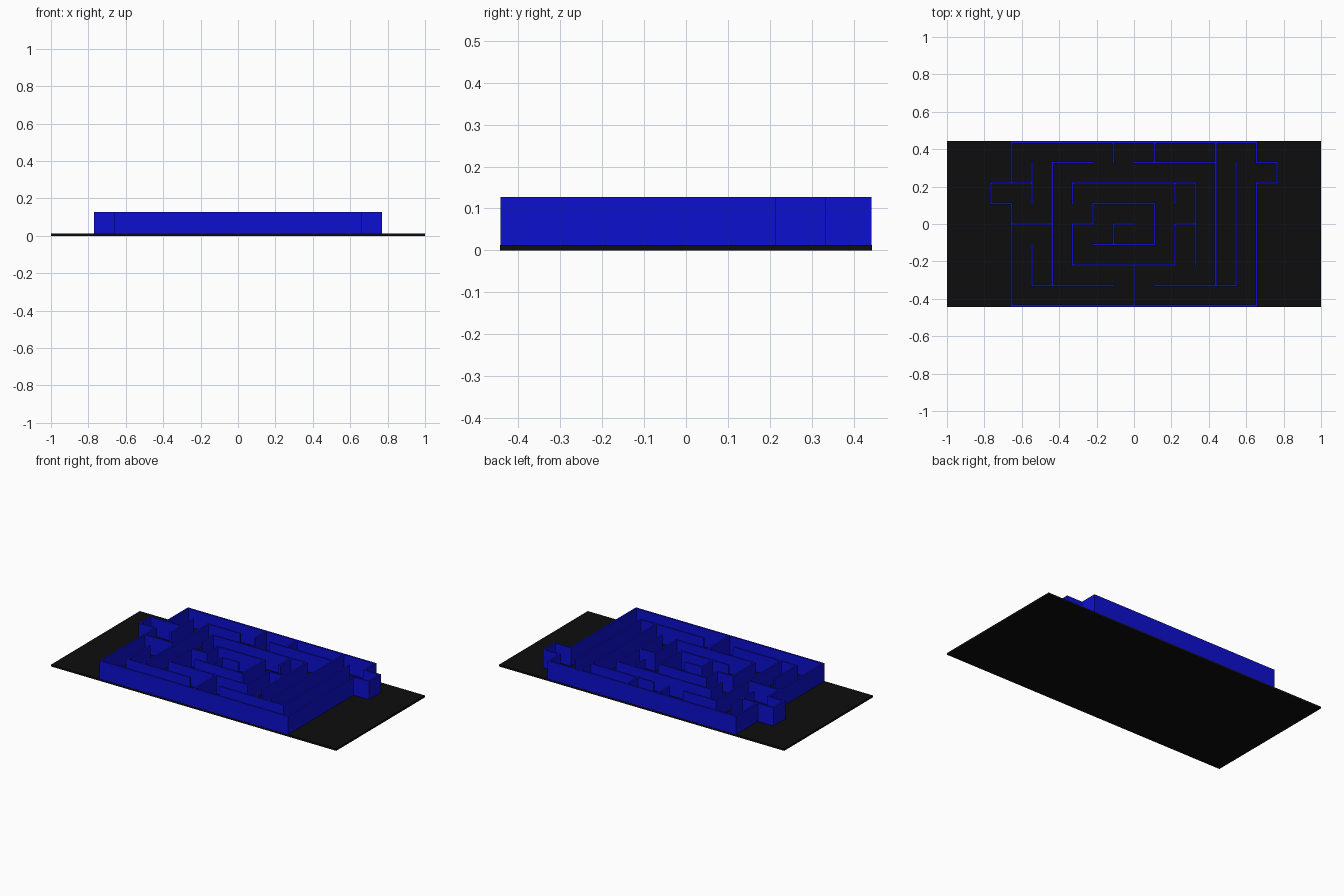
import bpy, bmesh

if "Cube" in bpy.data.objects:
    bpy.data.objects.remove(bpy.data.objects["Cube"])

STEP, HALF = 0.1093, 0.0055      # maze grid spacing, half wall thickness
BASE_H, TOP = 0.0125, 0.127

# Horizontal walls: row -> (start column, end column)
ROWS = {4: [(-6, 6)], 3: [(-4, -2), (0, 4), (6, 7)], 2: [(-7, -5), (-3, 3), (6, 7)],
        1: [(-7, -6), (-2, 1)], 0: [(-6, -4), (-3, -2), (-1, 0), (2, 3)],
        -1: [(-2, 1)], -2: [(-3, 2)], -3: [(-5, -1), (1, 5)], -4: [(-6, 6)]}
# Vertical walls: column -> (start row, end row)
COLS = {-7: [(1, 2)], -6: [(2, 4), (-4, 1)], -5: [(1, 3), (-3, -1)], -4: [(-3, 3)],
        -3: [(1, 2), (-2, 0)], -2: [(0, 1)], -1: [(3, 4), (-1, 0)], 0: [(-4, -2)],
        1: [(3, 4), (-1, 1)], 2: [(1, 2), (-2, 0)], 3: [(-2, 2)], 4: [(-3, 4)],
        5: [(-3, 3)], 6: [(3, 4), (-4, 2)], 7: [(2, 3)]}


def finish(bm, name, color):
    bmesh.ops.recalc_face_normals(bm, faces=bm.faces)
    mesh = bpy.data.meshes.new(name)
    bm.to_mesh(mesh)
    bm.free()
    mat = bpy.data.materials.new(name + "_color")
    mat.diffuse_color = color
    mat.use_nodes = True
    mat.node_tree.nodes["Principled BSDF"].inputs["Base Color"].default_value = mat.diffuse_color
    mesh.materials.append(mat)
    obj = bpy.data.objects.new(name, mesh)
    bpy.context.collection.objects.link(obj)


def rect(bm, x0, x1, y0, y1):
    bm.faces.new([bm.verts.new((x, y, BASE_H))
                  for x, y in ((x0, y0), (x1, y0), (x1, y1), (x0, y1))])


# Base plate
bm = bmesh.new()
bmesh.ops.create_cube(bm, size=1)
for v in bm.verts:
    v.co = (v.co.x * 2, v.co.y * 0.888, (v.co.z + 0.5) * BASE_H)
finish(bm, "base_plate", (0.004, 0.004, 0.004, 1))

# Maze walls: one floor plan of posts and spans, welded and raised
bm = bmesh.new()
posts = set()
for j, runs in ROWS.items():
    for a, b in runs:
        posts.update((i, j) for i in range(a, b + 1))
        for i in range(a, b):
            rect(bm, i * STEP + HALF, (i + 1) * STEP - HALF, j * STEP - HALF, j * STEP + HALF)
for i, runs in COLS.items():
    for a, b in runs:
        posts.update((i, j) for j in range(a, b + 1))
        for j in range(a, b):
            rect(bm, i * STEP - HALF, i * STEP + HALF, j * STEP + HALF, (j + 1) * STEP - HALF)
for i, j in posts:
    rect(bm, i * STEP - HALF, i * STEP + HALF, j * STEP - HALF, j * STEP + HALF)
bmesh.ops.remove_doubles(bm, verts=bm.verts, dist=0.0005)
raised = bmesh.ops.extrude_face_region(bm, geom=bm.faces[:], use_keep_orig=True)
bmesh.ops.translate(bm, vec=(0, 0, TOP - BASE_H),
                    verts=[g for g in raised["geom"] if isinstance(g, bmesh.types.BMVert)])
finish(bm, "maze_walls", (0.004, 0.005, 0.62, 1))
